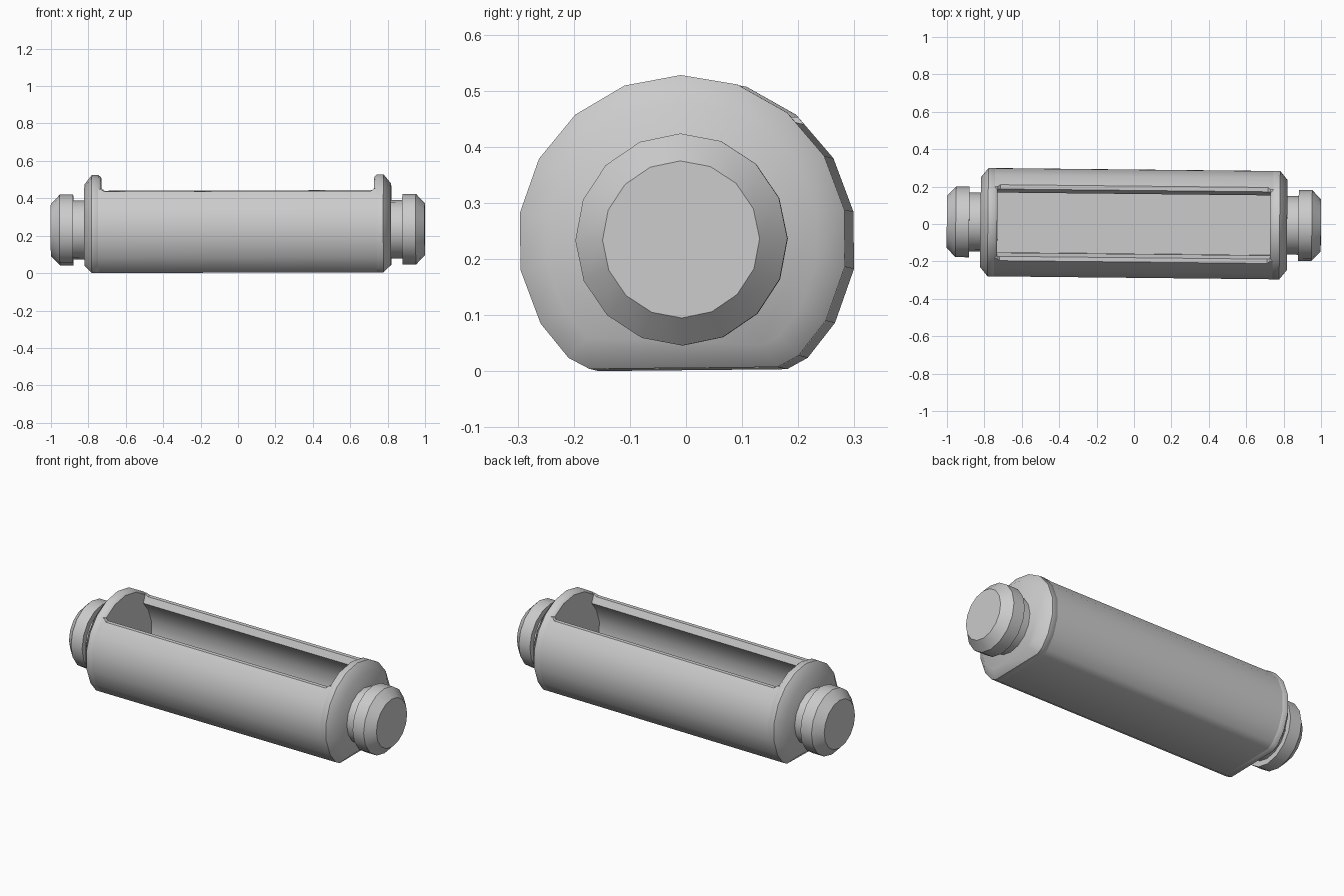
import bpy, bmesh, math
from mathutils import Matrix

if "Cube" in bpy.data.objects:
    bpy.data.objects.remove(bpy.data.objects["Cube"])

CZ = 0.2285     # axis height
R = 0.2935      # body radius
LIP = 0.436     # height of the opening
WALL = 0.058    # trough wall thickness
# the whole part sits with a very slight tilt
TILT = (Matrix.Translation((0, 0.004, 0.004)) @ Matrix.Rotation(-0.0105, 4, 'Z')
        @ Matrix.Rotation(-0.0025, 4, 'Y') @ Matrix.Rotation(0.01, 4, 'X'))


def loft(name, rings, angle):
    """Skin a list of (x, [(y, z), ...]) sections and cap both ends."""
    bm = bmesh.new()
    loops = [[bm.verts.new((x, y, z)) for y, z in pts] for x, pts in rings]
    n = len(loops[0])
    for a, b in zip(loops, loops[1:]):
        for i in range(n):
            j = (i + 1) % n
            bm.faces.new((a[i], a[j], b[j], b[i]))
    bm.faces.new(loops[0])
    bm.faces.new(loops[-1])
    bm.transform(TILT)
    bmesh.ops.recalc_face_normals(bm, faces=bm.faces)
    mesh = bpy.data.meshes.new(name)
    bm.to_mesh(mesh)
    bm.free()
    ob = bpy.data.objects.new(name, mesh)
    bpy.context.collection.objects.link(ob)
    bpy.ops.object.select_all(action='DESELECT')
    ob.select_set(True)
    bpy.context.view_layer.objects.active = ob
    bpy.ops.object.shade_smooth_by_angle(angle=math.radians(angle))
    return ob


def half_section(s):
    """Right half of the flat-bottomed 18-gon, from top to bottom, scaled about the axis."""
    pts = [(R * math.cos(math.radians(a)), R * math.sin(math.radians(a)))
           for a in range(90, -31, -20)]
    pts += [(0.205, 0.02 - CZ), (0.168, -CZ)]
    return [(y * s, z * s + CZ) for y, z in pts]


def section(s):
    h = half_section(s)
    return h + [(-y, z) for y, z in reversed(h[1:])]


def trough_section(lip):
    """Closed U: body outline below the lip, rounded flat-floored cavity inside."""
    h = half_section(1)
    k = 3                                   # first corner below the lip
    (y0, z0), (y1, z1) = h[k - 1], h[k]
    t = (lip - z0) / (z1 - z0)
    outer = [(y0 + t * (y1 - y0), lip)] + h[k:]
    r = R - WALL
    inner = [(0.18, lip)]                   # sloping edge of the opening
    inner += [(r * math.cos(math.radians(a)), CZ + r * math.sin(math.radians(a)))
              for a in (47, 30, 10, -10, -30)]
    inner.append((math.sqrt(r * r - (CZ - WALL) ** 2), WALL))
    return (outer + [(-y, z) for y, z in reversed(outer)]
            + [(-y, z) for y, z in inner] + inner[::-1])


def circle(r, n=16):
    return [(r * math.sin(2 * math.pi * i / n), CZ + r * math.cos(2 * math.pi * i / n))
            for i in range(n)]


# hollow trough with open top, its lip rising slightly where it meets the end walls
low, high = trough_section(LIP), trough_section(LIP + 0.013)
loft("trough", [(-0.745, high), (-0.73, high), (-0.715, low),
                (0.715, low), (0.73, high), (0.745, high)], 35)

for side, sx in (("left", -1), ("right", 1)):
    # chamfered end wall
    loft(side + "_end_wall", [(sx * x, section(s)) for x, s in
         ((0.73, 0.955), (0.745, 1), (0.78, 1), (0.82, 0.83))], 42)
    # grooved pin
    loft(side + "_pin", [(sx * x, circle(r)) for x, r in
         ((0.80, 0.157), (0.88, 0.157), (0.88, 0.189), (0.952, 0.189), (1.0, 0.14))], 30)
